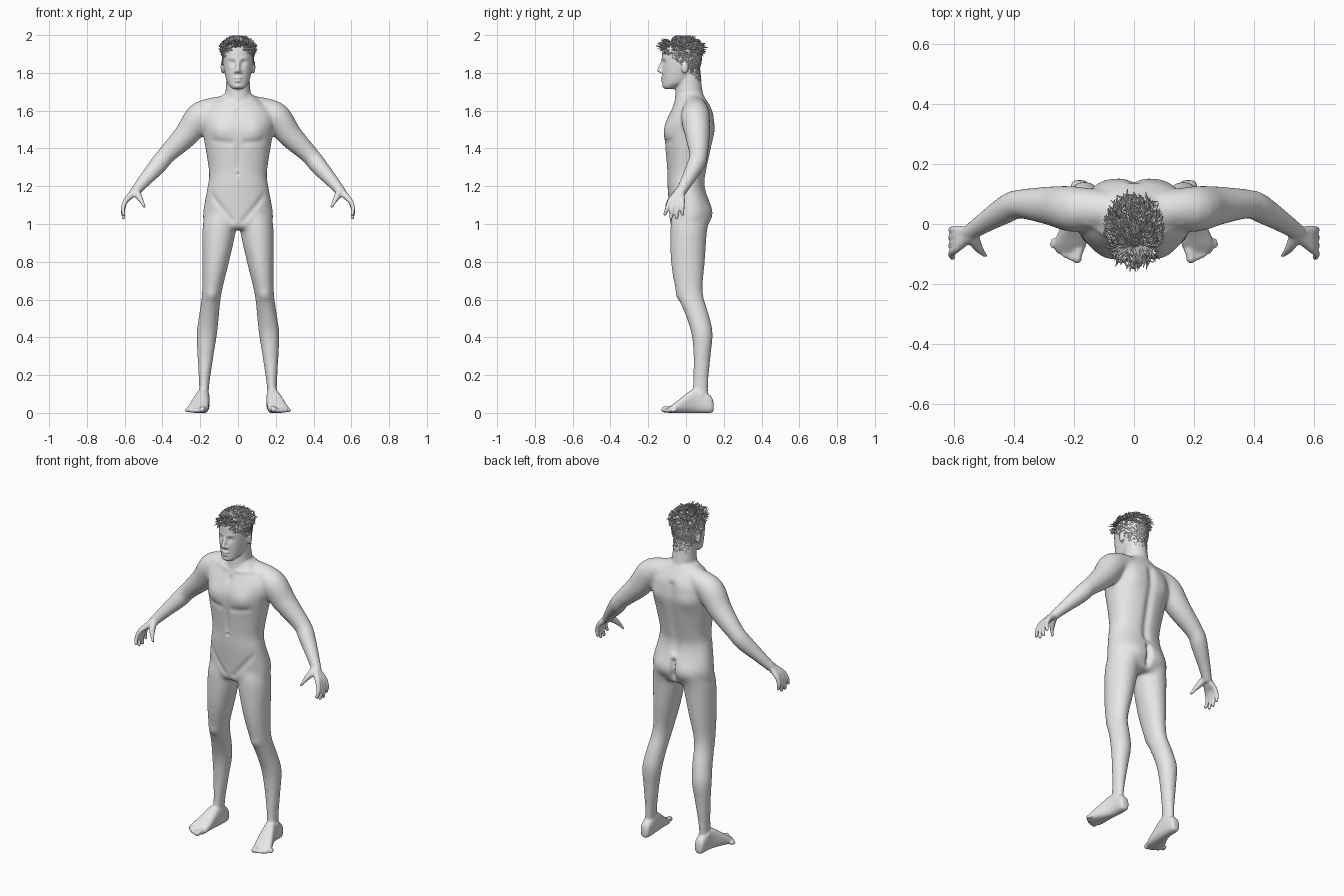
import bpy, bmesh, math, random
from mathutils import Vector, Matrix
from mathutils.bvhtree import BVHTree

random.seed(4)
if "Cube" in bpy.data.objects:
    bpy.data.objects.remove(bpy.data.objects["Cube"], do_unlink=True)

grey = bpy.data.materials.new("plain_grey")
grey.use_nodes = True
grey.diffuse_color = (0.8, 0.8, 0.8, 1)
grey.node_tree.nodes["Principled BSDF"].inputs["Base Color"].default_value = grey.diffuse_color


def smooth_rows(rows, steps):
    """Pass a smooth curve through the given rows of values."""
    padded = [rows[0], *rows, rows[-1]]
    result = []
    for group in zip(padded, padded[1:], padded[2:], padded[3:]):
        for step in range(steps):
            t = step / steps
            result.append([b + t / 2 * (c - a + t * (2 * a - 5 * b + 4 * c - d
                                                     + t * (3 * (b - c) + d - a)))
                           for a, b, c, d in zip(*group)])
    return result + [list(rows[-1])]


def skin_rings(bm, rings):
    """Join rings of equal size into a closed skin."""
    loops = [[bm.verts.new(p) for p in ring] for ring in rings]
    count = len(loops[0])
    for low, high in zip(loops, loops[1:]):
        for i in range(count):
            j = (i + 1) % count
            bm.faces.new((low[i], low[j], high[j], high[i]))
    bm.faces.new(loops[0][::-1])
    bm.faces.new(loops[-1])


def loft(bm, rows, along="z", power=2.2, sides=40):
    """Each row is a level, then the two extents in each cross direction."""
    rings = []
    for level, a0, a1, b0, b1 in smooth_rows(rows, 4):
        ring = []
        for i in range(sides):
            angle = math.tau * i / sides
            c, s = math.cos(angle), math.sin(angle)
            a = (a0 + a1) / 2 + (a1 - a0) / 2 * math.copysign(abs(c) ** (2 / power), c)
            b = (b0 + b1) / 2 + (b1 - b0) / 2 * math.copysign(abs(s) ** (2 / power), s)
            ring.append((a, b, level) if along == "z" else (a, level, b))
        rings.append(ring)
    skin_rings(bm, rings)


def loft_centred(bm, rows, power=2.2):
    """Rows hold level, half width, front and back."""
    loft(bm, [(z, -w, w, front, back) for z, w, front, back in rows], power=power)


def tube(bm, path, sides=16, steps=3):
    """Round limb through (x, y, z, radius) points with a rounded tip."""
    path = smooth_rows(path, steps)
    pts = [Vector(p[:3]) for p in path]
    radii = [p[3] for p in path]
    tip = (pts[-1] - pts[-2]).normalized()
    pts.append(pts[-1] + tip * radii[-1] * 0.7)
    radii.append(radii[-1] * 0.5)
    chord = (pts[-1] - pts[0]).normalized()
    ref = Vector((1, 0, 0)) if abs(chord.y) > 0.8 else Vector((0, 1, 0))
    angles = [math.tau * k / sides for k in range(sides)]
    rings = []
    for i, (p, r) in enumerate(zip(pts, radii)):
        d = pts[min(i + 1, len(pts) - 1)] - pts[max(i - 1, 0)]
        u = d.cross(ref).normalized()
        v = d.cross(u).normalized()
        rings.append([p + (u * math.cos(t) + v * math.sin(t)) * r for t in angles])
    skin_rings(bm, rings)


def blob(bm, centre, size):
    place = Matrix.Translation(centre) @ Matrix.Diagonal((*size, 1))
    bmesh.ops.create_uvsphere(bm, u_segments=20, v_segments=12, radius=1, matrix=place)


def sculpt(bm, start, end, radius, height):
    """Raise or press the skin along a line, alike on both sides."""
    a, span, reach = Vector(start), Vector(end) - Vector(start), radius * 2.5
    low, high = sorted((start[2], end[2]))
    for v in bm.verts:
        if low - reach < v.co.z < high + reach:
            p = Vector((abs(v.co.x), v.co.y, v.co.z)) - a
            t = max(0, min(1, p.dot(span) / max(span.length_squared, 1e-9)))
            v.co += v.normal * height * math.exp(-((p - span * t).length / radius) ** 2)


def add_object(name, bm):
    mesh = bpy.data.meshes.new(name)
    bm.to_mesh(mesh)
    mesh.materials.clear()
    mesh.materials.append(grey)
    mesh.polygons.foreach_set("use_smooth", [True] * len(mesh.polygons))
    obj = bpy.data.objects.new(name, mesh)
    bpy.context.collection.objects.link(obj)
    return obj


bm = bmesh.new()
# Arm from collar to wrist
tube(bm, [(.06, .04, 1.615, .065), (.14, .05, 1.6, .068), (.205, .05, 1.565, .077),
          (.27, .06, 1.475, .067), (.38, .067, 1.365, .049), (.425, .05, 1.31, .048),
          (.52, -.01, 1.2, .031), (.55, -.03, 1.165, .026)], 28)
# Palm bones and fingers, fanned from the wrist
for i in range(4):
    knuckle = Vector((.595, .022 * i - .085, 1.122))
    end = Vector((.605, .031 * i - .112, 1.05 if i in (0, 3) else 1.03))
    middle = knuckle.lerp(end, 0.5) + Vector((.009, 0, 0))
    wrist = Vector((.54, -.03, 1.18))
    tube(bm, [(*wrist, .02), (*wrist.lerp(knuckle, 0.6), .017), (*knuckle, .0135),
              (*middle, .0115), (*end, .0095)])
# Thumb
tube(bm, [(.54, -.035, 1.175, .021), (.524, -.07, 1.145, .018),
          (.507, -.094, 1.115, .0125), (.494, -.106, 1.088, .01)])
# Leg from hip to ankle
loft(bm, [(1.06, .03, .165, -.07, .12), (.98, .01, .188, -.083, .112), (.8, .047, .189, -.08, .1),
          (.64, .086, .19, -.052, .089), (.52, .1, .206, -.004, .122), (.42, .11, .22, .028, .142),
          (.3, .129, .215, .039, .131), (.12, .155, .205, .036, .116), (.03, .155, .207, .03, .12)],
     power=2)
# Foot and toes
loft(bm, [(.146, .165, .197, .012, .05), (.13, .153, .21, 0, .09), (.05, .15, .22, 0, .13),
          (-.05, .156, .262, 0, .06), (-.08, .163, .265, 0, .037), (-.095, .172, .255, 0, .025)],
     along="y", power=2.6)
for i in range(5):
    x, y, reach = .183 + .02 * i, .035 * (i / 4) ** 2 - .085, .04 - .003 * i
    r = .012 if i else .0165
    tube(bm, [(x, y, r * 1.3, r), (x + .005, y - reach / 2, r * 1.2, r * 0.9),
              (x + .007, y - reach + .006, r, r)])
# Ear and nostril wing
blob(bm, (.083, -.006, 1.83), (.009, .019, .033))
blob(bm, (.011, -.133, 1.805), (.009, .011, .008))

# Mirror everything so far to the other side
copy = bmesh.ops.duplicate(bm, geom=bm.verts[:] + bm.edges[:] + bm.faces[:])["geom"]
bmesh.ops.scale(bm, vec=(-1, 1, 1), verts=[g for g in copy if isinstance(g, bmesh.types.BMVert)])

# Torso, neck and head
loft_centred(bm, [(.97, .14, -.065, .1), (1, .18, -.083, .116), (1.07, .184, -.088, .135),
                  (1.2, .161, -.098, .101), (1.28, .154, -.1, .109), (1.47, .184, -.115, .148),
                  (1.54, .193, -.106, .15), (1.6, .175, -.08, .141), (1.685, .08, -.04, .09)])
loft_centred(bm, [(1.58, .09, -.07, .12), (1.7, .066, -.056, .088), (1.84, .06, -.05, .07)], 2)
loft_centred(bm, [(1.715, .027, -.112, -.065), (1.728, .042, -.122, -.04),
                  (1.757, .06, -.123, .02), (1.84, .078, -.126, .075), (1.92, .08, -.125, .078),
                  (1.95, .067, -.108, .064), (1.977, .02, -.045, .012)])
# Nose, lips and chin
tube(bm, [(0, -.12, 1.868, .009), (0, -.134, 1.835, .01), (0, -.141, 1.812, .0125)])
blob(bm, (0, -.122, 1.773), (.024, .013, .007))
blob(bm, (0, -.121, 1.758), (.02, .013, .007))
blob(bm, (0, -.112, 1.732), (.025, .014, .014))

# Fuse the parts into one skin
bmesh.ops.recalc_face_normals(bm, faces=bm.faces)
parts = add_object("parts", bm)
fuse = parts.modifiers.new("fuse", "REMESH")
fuse.mode = "VOXEL"
fuse.voxel_size = 0.0065
graph = bpy.context.evaluated_depsgraph_get()
fused = bpy.data.meshes.new_from_object(parts.evaluated_get(graph))
bpy.data.objects.remove(parts, do_unlink=True)
bm.clear()
bm.from_mesh(fused)
bpy.data.meshes.remove(fused)

# Relax all of it a little, and the trunk and limbs far more
for step in range(20):
    m = step * 0.003
    soft = [v for v in bm.verts if step < 1 or
            (.12 + m < v.co.z < 1.71 - m and abs(v.co.x) < .53 - m)]
    bmesh.ops.smooth_vert(bm, verts=soft, factor=0.5,
                          use_axis_x=True, use_axis_y=True, use_axis_z=True)
bm.normal_update()

# Breastbone, spine, cleft, chest crease, groin line and collar bone
sculpt(bm, (0, -.11, 1.3), (0, -.08, 1.6), .016, -.006)
sculpt(bm, (0, .1, 1.17), (0, .15, 1.58), .024, -.013)
sculpt(bm, (0, .13, .99), (0, .13, 1.11), .015, -.025)
sculpt(bm, (.04, -.11, 1.43), (.13, -.09, 1.44), .018, -.005)
sculpt(bm, (.03, -.08, 1.02), (.15, -.07, 1.16), .016, -.006)
sculpt(bm, (.03, -.06, 1.64), (.16, -.01, 1.645), .012, .004)
# Brow and mouth
sculpt(bm, (.014, -.13, 1.875), (.05, -.115, 1.877), .009, .004)
sculpt(bm, (0, -.137, 1.766), (.02, -.125, 1.765), .005, -.004)
# Chest, shoulder blade, buttock, kneecap, navel, ankle, eye socket, eyeball
for x, y, z, radius, height in ((.09, -.1, 1.49, .055, .012), (.1, .14, 1.5, .055, .009),
                                (.08, .12, 1.05, .06, .012), (.14, -.05, .62, .03, .007),
                                (0, -.1, 1.265, .008, -.009), (.2, .08, .1, .014, .006),
                                (.034, -.124, 1.853, .016, -.011), (.034, -.118, 1.85, .009, .006)):
    sculpt(bm, (x, y, z), (x, y, z), radius, height)
bm.normal_update()
scalp = BVHTree.FromBMesh(bm)
add_object("body", bm)
bm.free()

# Hair: tapered locks, long and swept on top, cropped at the sides
hair = bmesh.new()
core = Vector((0, -.02, 1.86))
for i in range(2600):
    way = Vector([random.gauss(0, 1) for axis in range(3)]).normalized()
    root, normal, face, dist = scalp.ray_cast(core + way * 0.3, -way)
    if root is None or abs(root.x) > .083:
        continue
    hairline = max(1.765, 1.912 - (root.y + .1) * 0.9)
    if root.z < hairline + random.uniform(-.006, .006):
        continue
    top = max(0, min(1, (root.z - 1.895) / .04))
    length = (.013 + .026 * top) * random.uniform(0.7, 1.2)
    sweep = Vector((random.gauss(0, .45), -.3 if root.y < -.08 else .5, .7 * (top - 1)))
    sweep -= normal * sweep.dot(normal)
    flow = (sweep + normal * (.3 + .2 * top)).normalized()
    bend = (flow + sweep * 0.6 - normal * 0.25).normalized()
    thick = .0019 + .0018 * top
    middle = root + flow * length * 0.5
    end = middle + bend * length * 0.5
    end.z = min(end.z, 1.998)
    tube(hair, [(*(root - normal * .003), thick), (*middle, thick), (*end, thick * 0.3)], 4, 1)
bmesh.ops.recalc_face_normals(hair, faces=hair.faces)
add_object("hair", hair)
hair.free()
